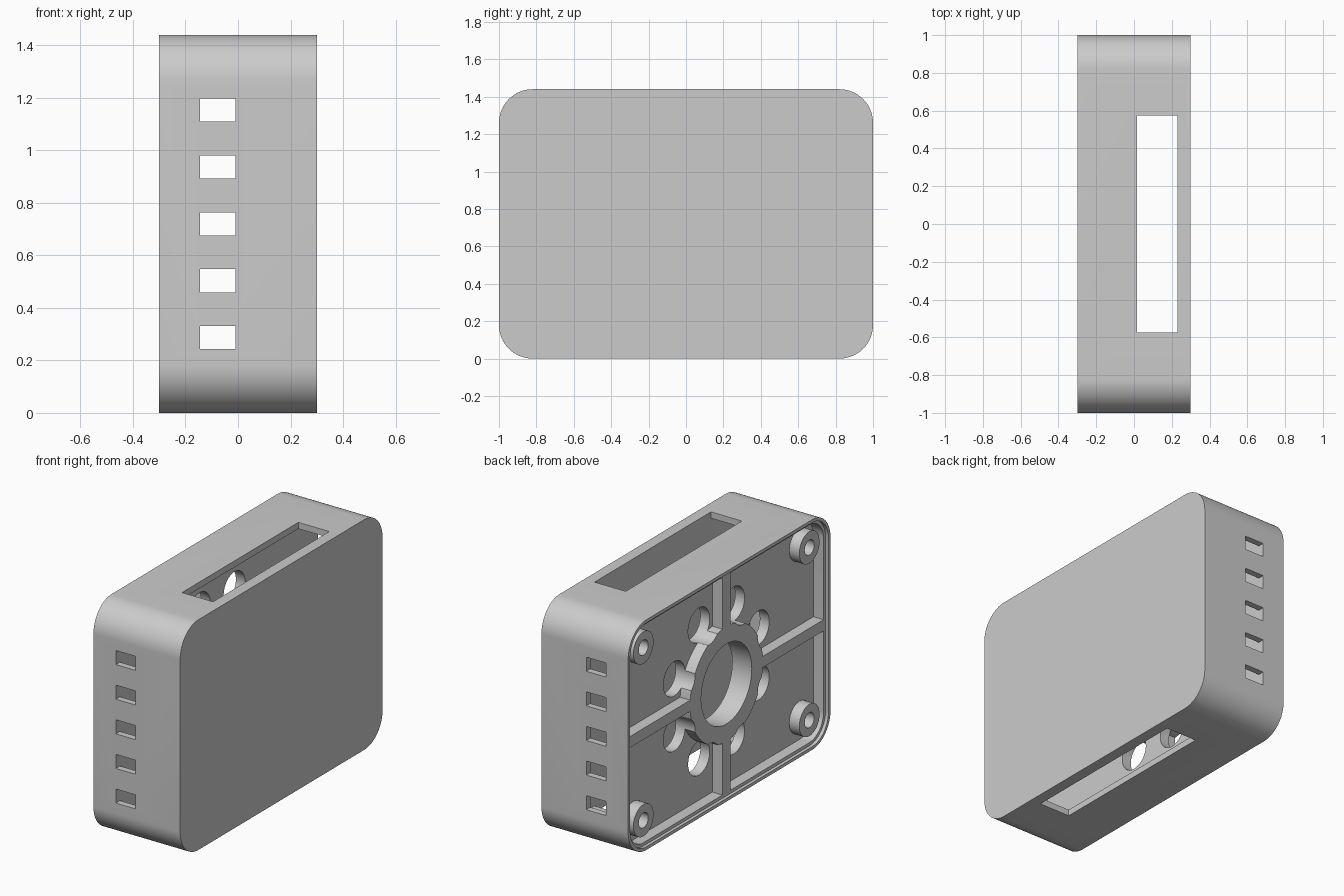
import bpy
import math

cube = bpy.data.objects.get("Cube")
if cube:
    bpy.data.objects.remove(cube, do_unlink=True)

grey = bpy.data.materials.new("warm_free_grey")
grey.name = "plain grey"
grey.use_nodes = True
COLOUR = (0.6, 0.6, 0.6, 1)
grey.diffuse_color = COLOUR
grey.node_tree.nodes["Principled BSDF"].inputs["Base Color"].default_value = COLOUR

MID = 0.72           # height of the centre
HALF_Y, RADIUS = 1.0, 0.18
RIB_X = -0.28        # outer face of ribs, ring and standoffs
PANEL_X = -0.21      # outer face of the inner panel
PANEL_BACK = -0.145  # inner face of the inner panel
WALL = 0.04


def slab(name, x0, x1, inset):
    """Rounded rectangle in the yz plane, extruded along x."""
    r = RADIUS - inset
    cy, cz = HALF_Y - RADIUS, MID - RADIUS
    outline = []
    for i, (sy, sz) in enumerate([(1, 1), (-1, 1), (-1, -1), (1, -1)]):
        for k in range(17):
            a = math.pi / 2 * (i + k / 16)
            outline.append((sy * cy + r * math.cos(a), MID + sz * cz + r * math.sin(a)))
    n = len(outline)
    verts = [(x, y, z) for x in (x0, x1) for y, z in outline]
    faces = [tuple(reversed(range(n))), tuple(range(n, 2 * n))]
    faces += [(i, (i + 1) % n, n + (i + 1) % n, n + i) for i in range(n)]
    mesh = bpy.data.meshes.new(name)
    mesh.from_pydata(verts, [], faces)
    obj = bpy.data.objects.new(name, mesh)
    bpy.context.collection.objects.link(obj)
    return obj


def box(name, xs, ys, zs):
    bpy.ops.mesh.primitive_cube_add(size=1)
    obj = bpy.context.object
    obj.name = name
    obj.location = [sum(p) / 2 for p in (xs, ys, zs)]
    obj.scale = [p[1] - p[0] for p in (xs, ys, zs)]
    return obj


def rod(name, x0, x1, y, z, r, sides=48):
    bpy.ops.mesh.primitive_cylinder_add(
        vertices=sides, radius=r, depth=x1 - x0,
        location=((x0 + x1) / 2, y, z), rotation=(0, math.pi / 2, 0))
    obj = bpy.context.object
    obj.name = name
    return obj


def cut(obj, cutters):
    """Subtract each cutter from the object, then delete the cutter."""
    for cutter in cutters:
        mod = obj.modifiers.new("cut", 'BOOLEAN')
        mod.operation = 'DIFFERENCE'
        mod.solver = 'EXACT'
        mod.object = cutter
        bpy.context.view_layer.objects.active = obj
        bpy.ops.object.modifier_apply(modifier=mod.name)
        bpy.data.objects.remove(cutter, do_unlink=True)


def finish(obj):
    obj.data.materials.clear()
    obj.data.materials.append(grey)
    bpy.ops.object.select_all(action='DESELECT')
    obj.select_set(True)
    bpy.context.view_layer.objects.active = obj
    bpy.ops.object.shade_smooth_by_angle(angle=math.radians(30))


def vent_holes():
    """Ring of eight round holes about the centre."""
    cutters = []
    for i in range(8):
        a = math.pi / 4 * (i + 0.5)
        cutters.append(rod("vent_cutter", -0.4, 0,
                           0.45 * math.cos(a), MID + 0.45 * math.sin(a), 0.107, 32))
    return cutters


# Case: closed on one broad side, with a hollow, a panel and a stepped rim
case = slab("case", -0.3, 0.3, 0)
cut(case, [slab("hollow_cutter", PANEL_BACK, 0.23, WALL),
           slab("recess_cutter", -0.35, PANEL_X, WALL),
           slab("rim_cutter", -0.4, RIB_X, 0.02)])
# Long openings above and below, small windows at both ends
cut(case, [box("slot_cutter", (0.015, 0.23), (-0.575, 0.575), (-0.2, 1.7))])
cut(case, [box("window_cutter", (PANEL_BACK, -0.01), (-1.2, 1.2),
               (MID + 0.2165 * i - 0.044, MID + 0.2165 * i + 0.044))
           for i in range(-2, 3)])
cut(case, vent_holes() + [rod("bore_cutter", -0.4, 0, 0, MID, 0.25, 64)])
finish(case)

# Centre ring, scalloped by the round holes
ring = rod("centre_ring", RIB_X, PANEL_X + 0.005, 0, MID, 0.36, 64)
cut(ring, [rod("bore_cutter", -0.4, 0, 0, MID, 0.25, 64)] + vent_holes())
finish(ring)

# Cross ribs between the ring and the walls
depth = (RIB_X, PANEL_X + 0.005)
for side in (-1, 1):
    ends_y = sorted((side * 0.345, side * 0.97))
    finish(box("long_rib", depth, ends_y, (MID - 0.035, MID + 0.035)))
    ends_z = sorted((MID + side * 0.345, MID + side * 0.69))
    finish(box("short_rib", depth, (-0.04, 0.04), ends_z))

# Hollow screw posts in the corners
for sy in (-1, 1):
    for sz in (-1, 1):
        y, z = sy * (HALF_Y - RADIUS), MID + sz * (MID - RADIUS)
        post = rod("screw_post", RIB_X, PANEL_X + 0.005, y, z, 0.1, 32)
        cut(post, [rod("screw_cutter", -0.4, 0, y, z, 0.047, 24)])
        finish(post)
